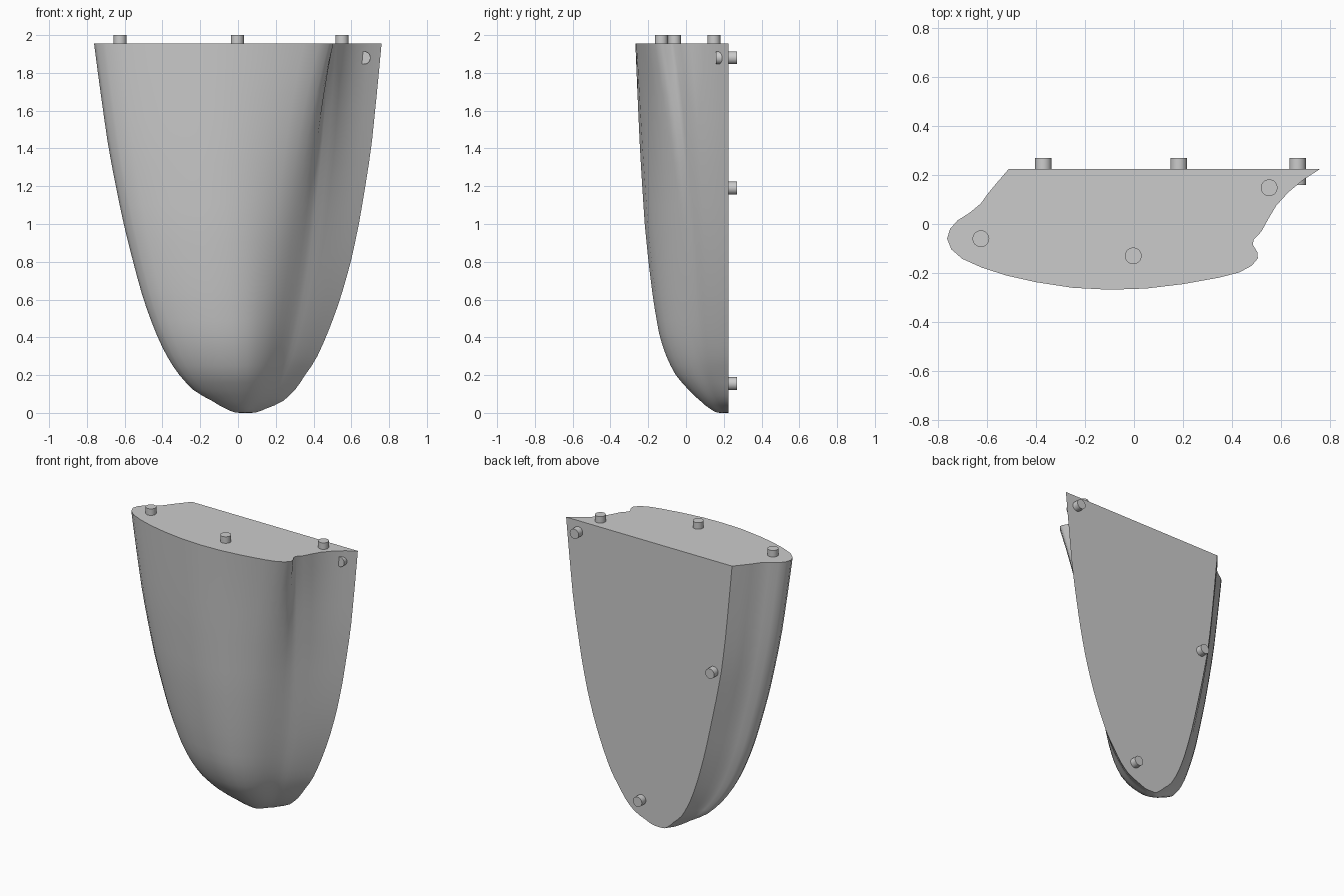
import bpy, bmesh, math
from mathutils import Matrix, Vector

cube = bpy.data.objects.get("Cube")
if cube:
    bpy.data.objects.remove(cube, do_unlink=True)

grey = bpy.data.materials.new("plain grey")
grey.use_nodes = True
grey.diffuse_color = (0.6, 0.6, 0.6, 1)
grey.node_tree.nodes["Principled BSDF"].inputs["Base Color"].default_value = grey.diffuse_color

TOP, BACK = 1.955, 0.225

# Outline at the top: left flank, front, lip and groove, flange
left_top = [(-.51, .225), (-.56, .167), (-.595, .125), (-.625, .083), (-.67, .046), (-.72, .014),
            (-.75, -.02), (-.762, -.06), (-.745, -.103), (-.7, -.142), (-.62, -.178),
            (-.52, -.21), (-.4, -.237), (-.25, -.26)]
right_top = [(-.1, -.268), (.05, -.263), (.2, -.245), (.35, -.218), (.43, -.197), (.48, -.17),
             (.505, -.14), (.503, -.115), (.485, -.085), (.487, -.065), (.52, -.03),
             (.55, .025), (.58, .075), (.63, .13), (.69, .18), (.76, .225)]
# Softer outline reached near the tip
left_low = [(-.44, .225), (-.5, .167), (-.55, .125), (-.6, .083), (-.655, .046), (-.715, .014),
            (-.75, -.02), (-.762, -.06), (-.745, -.103), (-.7, -.142), (-.62, -.18),
            (-.52, -.213), (-.4, -.243), (-.25, -.264)]
right_low = [(-.1, -.266), (.03, -.245), (.12, -.21), (.2, -.168), (.26, -.125), (.31, -.085),
             (.355, -.045), (.395, -.012), (.43, .016), (.465, .04), (.505, .063),
             (.545, .087), (.59, .115), (.64, .147), (.695, .183), (.76, .225)]

# Height, left edge, right edge, front edge
sizes = [(0, .01, .07, .18), (.02, -.06, .14, .13), (.06, -.13, .235, .08), (.12, -.235, .3, .015),
         (.2, -.31, .355, -.055), (.28, -.365, .41, -.098), (.4, -.425, .465, -.14),
         (.6, -.5, .54, -.175), (.8, -.555, .597, -.2), (1, -.605, .64, -.22),
         (1.4, -.685, .705, -.245), (TOP, -.762, .76, -.268)]


def size_at(z):
    for a, b in zip(sizes, sizes[1:]):
        if z <= b[0] + 1e-6:
            f = (math.sqrt(z) - math.sqrt(a[0])) / (math.sqrt(b[0]) - math.sqrt(a[0]))
            return [p + (q - p) * f for p, q in zip(a[1:], b[1:])]


def section(z):
    """Outline of the body at one height."""
    left, right, front = size_at(z)
    mid = 0.04 * (1 - z / TOP)
    left_blend = min(1, z / 1.2)
    right_blend = max(0, (z - 0.2) / (TOP - 0.2)) ** 2.3
    outline = [Vector(lo).lerp(Vector(hi), left_blend) for hi, lo in zip(left_top, left_low)]
    outline += [Vector(lo).lerp(Vector(hi), right_blend) for hi, lo in zip(right_top, right_low)]
    points = []
    for x, y in outline:
        reach = (mid - left) / 0.762 if x < 0 else (right - mid) / 0.76
        depth = (BACK - y) / (BACK + 0.268)
        points.append((mid + x * reach, BACK - depth * (BACK - front), z))
    return points


def finish(bm, name):
    bmesh.ops.recalc_face_normals(bm, faces=bm.faces)
    mesh = bpy.data.meshes.new(name)
    bm.to_mesh(mesh)
    bm.free()
    obj = bpy.data.objects.new(name, mesh)
    bpy.context.collection.objects.link(obj)
    mesh.materials.append(grey)
    bpy.ops.object.select_all(action='DESELECT')
    obj.select_set(True)
    bpy.context.view_layer.objects.active = obj
    bpy.ops.object.shade_smooth_by_angle(angle=math.radians(40))


# Lofted body with flat back and top
bm = bmesh.new()
steps = 28
rings = [[bm.verts.new(p) for p in section(TOP * (i / steps) ** 2)] for i in range(steps + 1)]
for a, b in zip(rings, rings[1:]):
    for i in range(len(a) - 1):
        bm.faces.new((a[i], a[i + 1], b[i + 1], b[i]))
bm.faces.new([r[0] for r in rings] + [r[-1] for r in reversed(rings)])
bm.faces.new(rings[0])
bm.faces.new(rings[-1])
finish(bm, "body")


# Locating pegs, sunk into the top and back
def peg(name, centre, turn):
    bm = bmesh.new()
    bmesh.ops.create_cone(bm, cap_ends=True, segments=32, radius1=0.034, radius2=0.034, depth=0.11,
                          matrix=Matrix.Translation(centre) @ Matrix.Rotation(turn, 4, 'X'))
    finish(bm, name)


for i, (x, y) in enumerate([(-.624, -.06), (-.003, -.13), (.551, .148)]):
    peg(f"top_peg_{i + 1}", (x, y, 2 - 0.055), 0)
for i, (x, z) in enumerate([(-.37, 1.19), (.183, .155), (.667, 1.88)]):
    peg(f"back_peg_{i + 1}", (x, 0.27 - 0.055, z), math.pi / 2)
